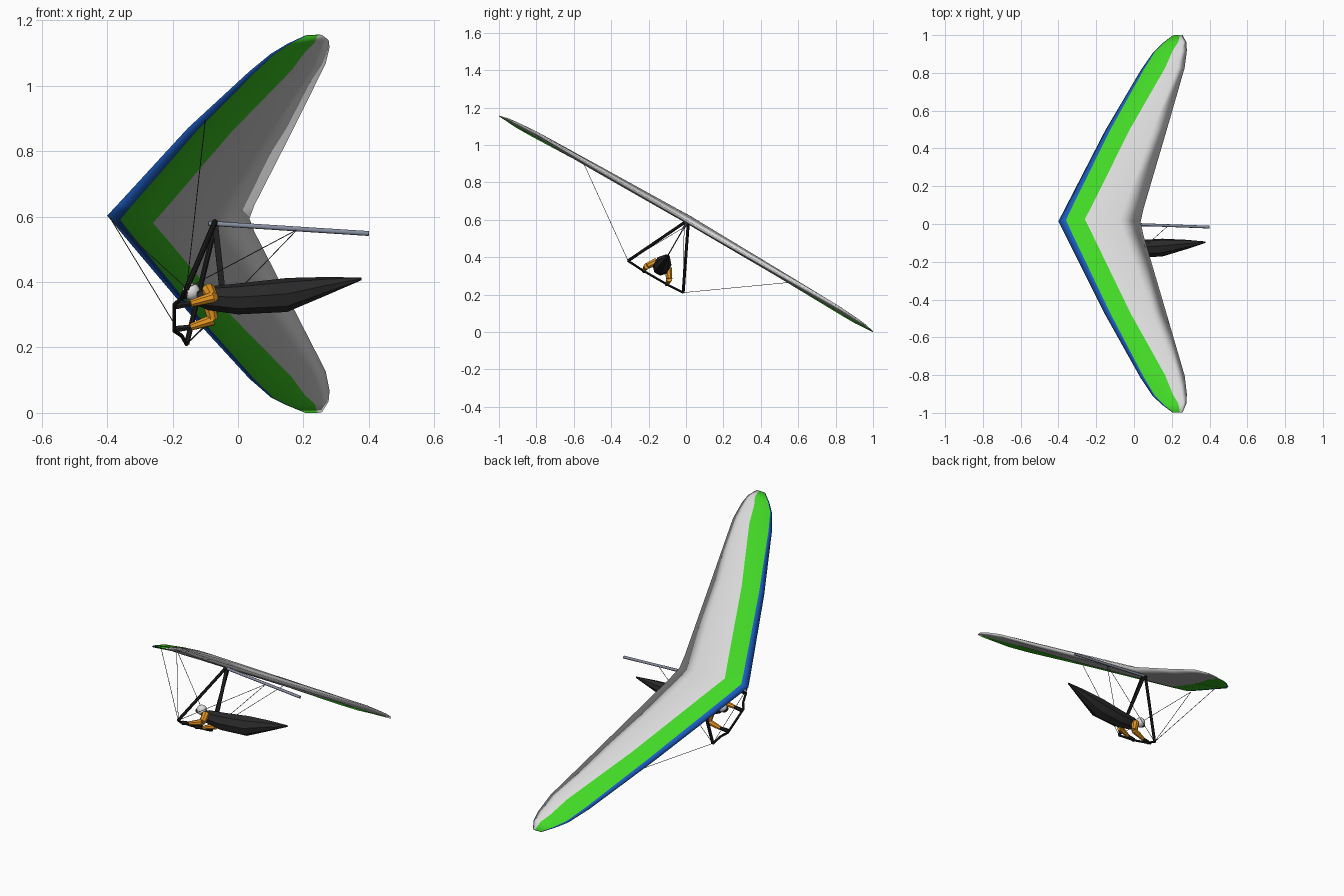
import bpy, bmesh, math
from mathutils import Vector, Matrix

if "Cube" in bpy.data.objects:
    bpy.data.objects.remove(bpy.data.objects["Cube"])

# Glider frame: x along the keel (nose at -x), s along the span, u up; the craft is banked 30 degrees
BANK = Matrix.Translation((0, 0, 0.577)) @ Matrix.Rotation(math.radians(-30), 4, 'X')


def material(name, rgb):
    m = bpy.data.materials.new(name)
    m.diffuse_color = (*rgb, 1)
    m.use_nodes = True
    m.node_tree.nodes["Principled BSDF"].inputs["Base Color"].default_value = m.diffuse_color
    return m


BLUE = material("blue", (0.012, 0.11, 0.55))
GREEN = material("green", (0.055, 0.68, 0.02))
SAIL = material("sail_grey", (0.70, 0.70, 0.70))
BLACK = material("black", (0.012, 0.012, 0.012))
CHARCOAL = material("charcoal", (0.022, 0.022, 0.022))
ORANGE = material("orange", (0.78, 0.30, 0.015))
METAL = material("metal", (0.24, 0.27, 0.35))
WIRE = material("wire_grey", (0.07, 0.07, 0.07))
WHITE = material("helmet_white", (0.72, 0.72, 0.72))


def finish(name, bm, mats, smooth=None):
    bmesh.ops.recalc_face_normals(bm, faces=bm.faces)
    bm.transform(BANK)
    me = bpy.data.meshes.new(name)
    bm.to_mesh(me)
    bm.free()
    for m in mats:
        me.materials.append(m)
    ob = bpy.data.objects.new(name, me)
    bpy.context.collection.objects.link(ob)
    if smooth is not None:
        bpy.context.view_layer.objects.active = ob
        ob.select_set(True)
        bpy.ops.object.shade_smooth_by_angle(angle=math.radians(smooth))
        ob.select_set(False)
    return ob


def loft(bm, rings, column_mats=None):
    vs = [[bm.verts.new(p) for p in r] for r in rings]
    n = len(rings[0])
    for a, b in zip(vs, vs[1:]):
        for i in range(n):
            j = (i + 1) % n
            f = bm.faces.new((a[i], a[j], b[j], b[i]))
            f.material_index = column_mats[i] if column_mats else 0
    for r in (vs[0], vs[-1]):
        f = bm.faces.new(r)
        f.material_index = column_mats[1] if column_mats else 0


def rods(name, paths, radius, mat, sides=8, tip=None):
    """Round bars along each path of points."""
    bm = bmesh.new()
    for path in paths:
        pts = [Vector(p) for p in path]
        for a, b in zip(pts, pts[1:]):
            d = b - a
            m = Matrix.Translation((a + b) / 2) @ d.to_track_quat('Z', 'Y').to_matrix().to_4x4()
            bmesh.ops.create_cone(bm, cap_ends=True, segments=sides, radius1=radius,
                                  radius2=tip or radius, depth=d.length, matrix=m)
        for p in pts[1:-1]:
            bmesh.ops.create_icosphere(bm, subdivisions=1, radius=radius, matrix=Matrix.Translation(p))
    return finish(name, bm, [mat], 40)


def ellipsoid(name, centre, size, mat, seg=12, rings=8):
    bm = bmesh.new()
    m = Matrix.Translation(centre) @ Matrix.Diagonal((*size, 1))
    bmesh.ops.create_uvsphere(bm, u_segments=seg, v_segments=rings, radius=1, matrix=m)
    return finish(name, bm, [mat], 50)


# Sail: stations of span, leading edge, blue end, green end, trailing edge, edge heights, top and bottom bulge
STATIONS = [
    (0.00, -0.400, -0.360, -0.260, 0.035, 0.030, 0.020, 0.024, 0.022),
    (0.08, -0.365, -0.328, -0.225, 0.050, 0.027, 0.020, 0.024, 0.021),
    (0.562, -0.153, -0.125, -0.020, 0.173, 0.015, 0.020, 0.020, 0.016),
    (0.94, 0.035, 0.052, 0.165, 0.268, -0.003, 0.024, 0.014, 0.010),
    (1.05, 0.100, 0.110, 0.205, 0.280, -0.005, 0.018, 0.010, 0.007),
    (1.105, 0.150, 0.157, 0.235, 0.277, -0.002, 0.012, 0.006, 0.004),
    (1.153, 0.205, 0.208, 0.242, 0.257, 0.000, 0.002, 0.002, 0.002),
]


def sail_ring(st, side):
    s, le, xb, xg, te, ul, ut, top, bot = st
    peak, rear = xg + 0.28 * (te - xg), xg + 0.62 * (te - xg)
    shape = [(le, 0), (xb, 0.55 * top), (xg, 0.95 * top), (peak, top), (rear, 0.7 * top), (te, 0),
             (rear, -0.75 * bot), (xg, -bot), (xb, -0.6 * bot)]
    return [(x, side * s, ul + (ut - ul) * (x - le) / (te - le) + h) for x, h in shape]


bm = bmesh.new()
loft(bm, [sail_ring(st, -1) for st in reversed(STATIONS[1:])] + [sail_ring(st, 1) for st in STATIONS],
     [0, 1, 2, 2, 2, 2, 2, 1, 0])
finish("sail", bm, [BLUE, GREEN, SAIL], 180)

# Frame: keel, uprights and bent control bar
rods("keel_tube", [[(-0.09, 0, 0.003), (0.4, 0, -0.033)]], 0.0075, METAL, 10)
rods("uprights", [[(-0.07, y * 0.012, 0.002), (-0.157, y * 0.17, -0.325)] for y in (-1, 1)], 0.0085, BLACK)
rods("control_bar", [[(-0.157, -0.172, -0.325), (-0.172, -0.115, -0.328), (-0.195, -0.08, -0.33),
                      (-0.195, 0.08, -0.33), (-0.172, 0.115, -0.328), (-0.157, 0.172, -0.325)]], 0.006, BLACK)

# Rigging wires from the bar corners to nose, leading edges and keel
wires = []
for y in (-1, 1):
    corner = (-0.157, y * 0.17, -0.325)
    wires += [[corner, end] for end in ((-0.39, 0, 0.02), (-0.1, y * 0.63, 0.003), (0.18, 0, -0.02))]
rods("rigging_wires", wires, 0.0014, WIRE, 5)

# Flat hang strap
bm = bmesh.new()
loft(bm, [[(x - 0.009, -0.003, u), (x + 0.009, -0.003, u), (x + 0.009, 0.003, u), (x - 0.009, 0.003, u)]
          for x, u in ((-0.07, 0.0), (-0.048, -0.23))])
finish("hang_strap", bm, [BLACK])

# Pilot harness: faceted cocoon (x, height, half width, half height)
POD = [(-0.125, -0.262, 0.022, 0.022), (-0.09, -0.262, 0.040, 0.036), (0.0, -0.264, 0.046, 0.048),
       (0.15, -0.250, 0.046, 0.054), (0.27, -0.219, 0.026, 0.029), (0.378, -0.193, 0.004, 0.004)]
bm = bmesh.new()
loft(bm, [[(x, w * math.cos(a), u + h * math.sin(a)) for a in [math.tau * (i + 0.5) / 8 for i in range(8)]]
          for x, u, w, h in POD])
finish("harness", bm, [CHARCOAL], 30)

# Head: helmet and visor
ellipsoid("helmet", (-0.143, 0, -0.238), (0.028, 0.025, 0.027), WHITE)
ellipsoid("visor", (-0.156, 0, -0.247), (0.019, 0.021, 0.014), BLACK)

# Arms, bent back at the elbow, with gloves on the bar
for y, label in ((-1, "left"), (1, "right")):
    shoulder, elbow, wrist, grip = [(-0.09, y * 0.036, -0.252), (-0.077, y * 0.068, -0.298),
                                    (-0.145, y * 0.072, -0.322), (-0.19, y * 0.07, -0.33)]
    rods(label + "_upper_arm", [[shoulder, elbow]], 0.021, ORANGE, 8, 0.017)
    rods(label + "_forearm", [[elbow, wrist]], 0.018, ORANGE, 8, 0.011)
    rods(label + "_glove", [[wrist, grip]], 0.009, BLACK, 6, 0.011)
